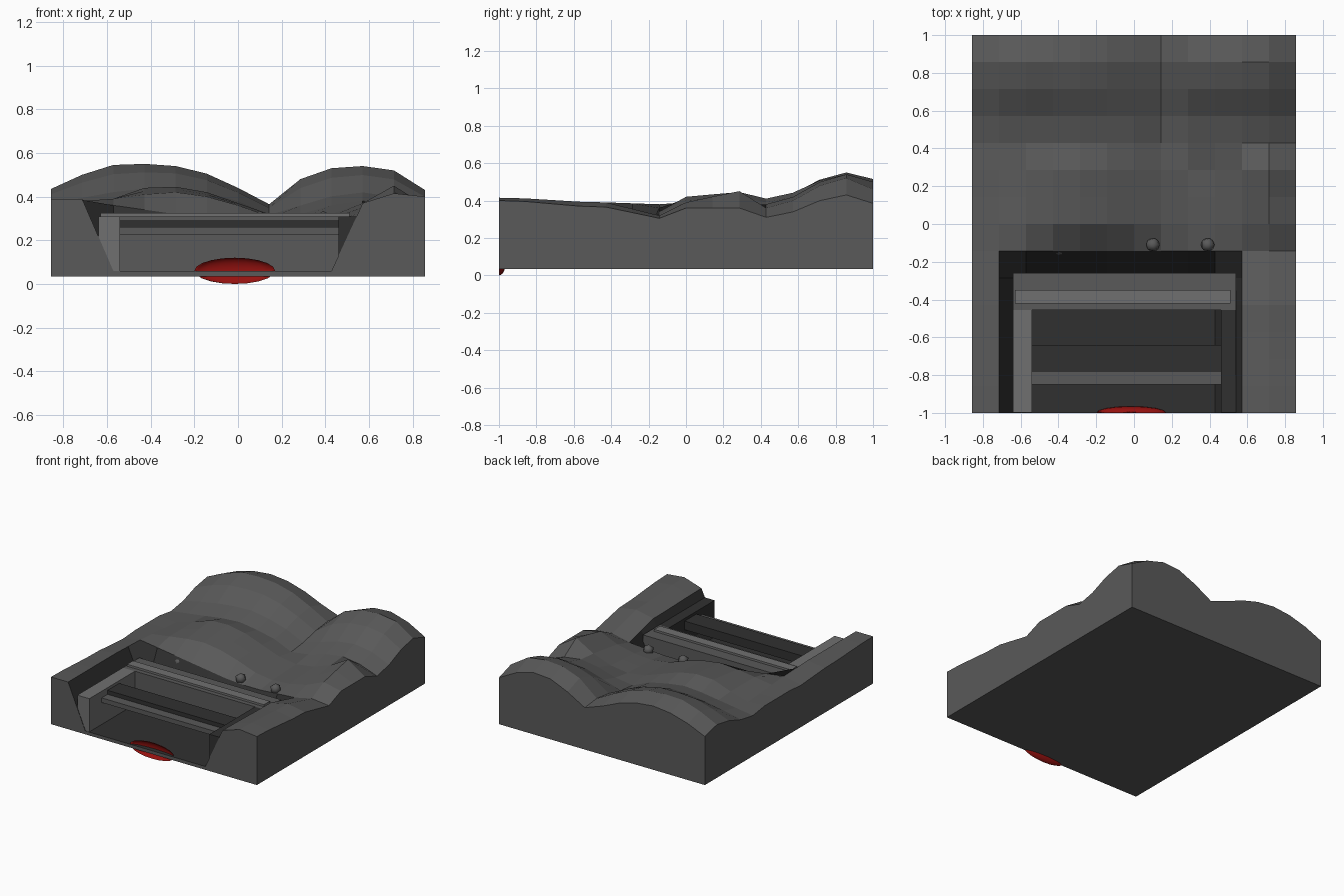
import bpy, bmesh
from math import cos, pi

if "Cube" in bpy.data.objects:
    bpy.data.objects.remove(bpy.data.objects["Cube"])

BASE = 0.035
STEP = 2 / 14
# terrain cross-sections: y position -> heights across 13 columns
ROWS = [
    (-1.00, [.39, .39, .37, .35, .34, .33, .33, .33, .33, .34, .37, .415, .40]),
    (-0.43, [.37, .39, .36, .35, .34, .33, .32, .31, .31, .32, .36, .39, .365]),
    (-0.14, [.35, .38, .36, .34, .32, .30, .28, .27, .27, .28, .29, .32, .305]),
    (0.00, [.36, .37, .39, .41, .42, .40, .36, .31, .29, .30, .33, .39, .36]),
    (0.28, [.36, .35, .39, .44, .445, .42, .37, .32, .30, .32, .37, .45, .36]),
    (0.43, [.34, .36, .38, .40, .41, .39, .36, .30, .32, .36, .38, .36, .31]),
    (0.86, [.435, .50, .545, .55, .54, .505, .44, .365, .48, .53, .54, .52, .43]),
    (1.00, [.40, .46, .50, .515, .50, .46, .40, .35, .43, .49, .50, .46, .385]),
]


def material(name, r, g, b):
    m = bpy.data.materials.new(name)
    m.diffuse_color = (r, g, b, 1)
    m.use_nodes = True
    m.node_tree.nodes["Principled BSDF"].inputs["Base Color"].default_value = m.diffuse_color
    return m


STONE = material("dark_grey", .1, .1, .1)
PALE = material("mid_grey", .16, .16, .16)
SHADE = material("deep_grey", .03, .03, .03)
RED = material("red", .3, .006, .005)


def add(name, bm, *mats):
    mesh = bpy.data.meshes.new(name)
    bmesh.ops.recalc_face_normals(bm, faces=bm.faces)
    bm.to_mesh(mesh)
    bm.free()
    ob = bpy.data.objects.new(name, mesh)
    bpy.context.collection.objects.link(ob)
    for m in mats:
        mesh.materials.append(m)
    return ob


def box(name, x, y, z, mat=STONE):
    bm = bmesh.new()
    bmesh.ops.create_cube(bm, size=1)
    for v in bm.verts:
        v.co = [a + (c + .5) * (b - a) for c, (a, b) in zip(v.co, (x, y, z))]
    return add(name, bm, mat)


def height(x, y):
    i, j = round(x / STEP) + 6, round((y + 1) / STEP)
    if 2 <= i <= 9 and j <= 5:          # flat pit floor
        return 0.06
    for (y0, a), (y1, b) in zip(ROWS, ROWS[1:]):
        if y <= y1 + .006:
            t = max(0, min(1, (y - y0) / (y1 - y0)))
            t = .5 - .5 * cos(pi * t)
            return a[i] + (b[i] - a[i]) * t
    return ROWS[-1][1][i]


# hilly ground block with a pit cut into the front
bm = bmesh.new()
bmesh.ops.create_grid(bm, x_segments=12, y_segments=14, size=1)
for v in bm.verts:
    v.co.x *= 6 * STEP
    v.co.z = height(v.co.x, v.co.y)
for f in bm.faces:                      # pit floor and its banks are darker
    if min(v.co.z for v in f.verts) < .07:
        f.material_index = 1
rim = [e for e in bm.edges if e.is_boundary]
skirt = bmesh.ops.extrude_edge_only(bm, edges=rim)["geom"]
for g in skirt:
    if isinstance(g, bmesh.types.BMVert):
        g.co.z = BASE
    elif isinstance(g, bmesh.types.BMFace):
        g.material_index = 0
bmesh.ops.contextual_create(bm, geom=[e for e in bm.edges if e.is_boundary])
add("terrain", bm, STONE, SHADE)

# retaining walls around the pit
box("left_wall", (-.64, -.54), (-.997, -.455), (.06, .31), PALE)
box("right_wall", (.46, .54), (-.997, -.455), (.06, .31), SHADE)
box("back_wall", (-.64, .54), (-.455, -.26), (.06, .31))
box("back_wall_cap", (-.63, .51), (-.42, -.35), (.31, .325), PALE)

# stepped cross beam spanning the pit
box("beam_front_step", (-.54, .46), (-.85, -.78), (.225, .26))
box("beam_rear_step", (-.54, .46), (-.78, -.64), (.225, .29), SHADE)

# small boulders behind the wall
for n, (x, y, z) in enumerate([(.10, -.11, .295), (.39, -.11, .295), (-.40, -.13, .295)]):
    bm = bmesh.new()
    bmesh.ops.create_icosphere(bm, subdivisions=1, radius=.04)
    bmesh.ops.translate(bm, verts=bm.verts, vec=(x, y, z))
    add(f"boulder_{n + 1}", bm, STONE).data.shade_smooth()

# red half shell, open at the front
bm = bmesh.new()
bmesh.ops.create_uvsphere(bm, u_segments=16, v_segments=10, radius=1)
bmesh.ops.bisect_plane(bm, geom=bm.verts[:] + bm.edges[:] + bm.faces[:],
                       plane_co=(0, 0, 0), plane_no=(0, -1, 0), clear_outer=True)
for v in bm.verts:
    v.co = (v.co.x * .185 - .015, v.co.y * .035 - 1, v.co.z * .06 + .06)
add("red_shell", bm, RED).data.shade_smooth()
